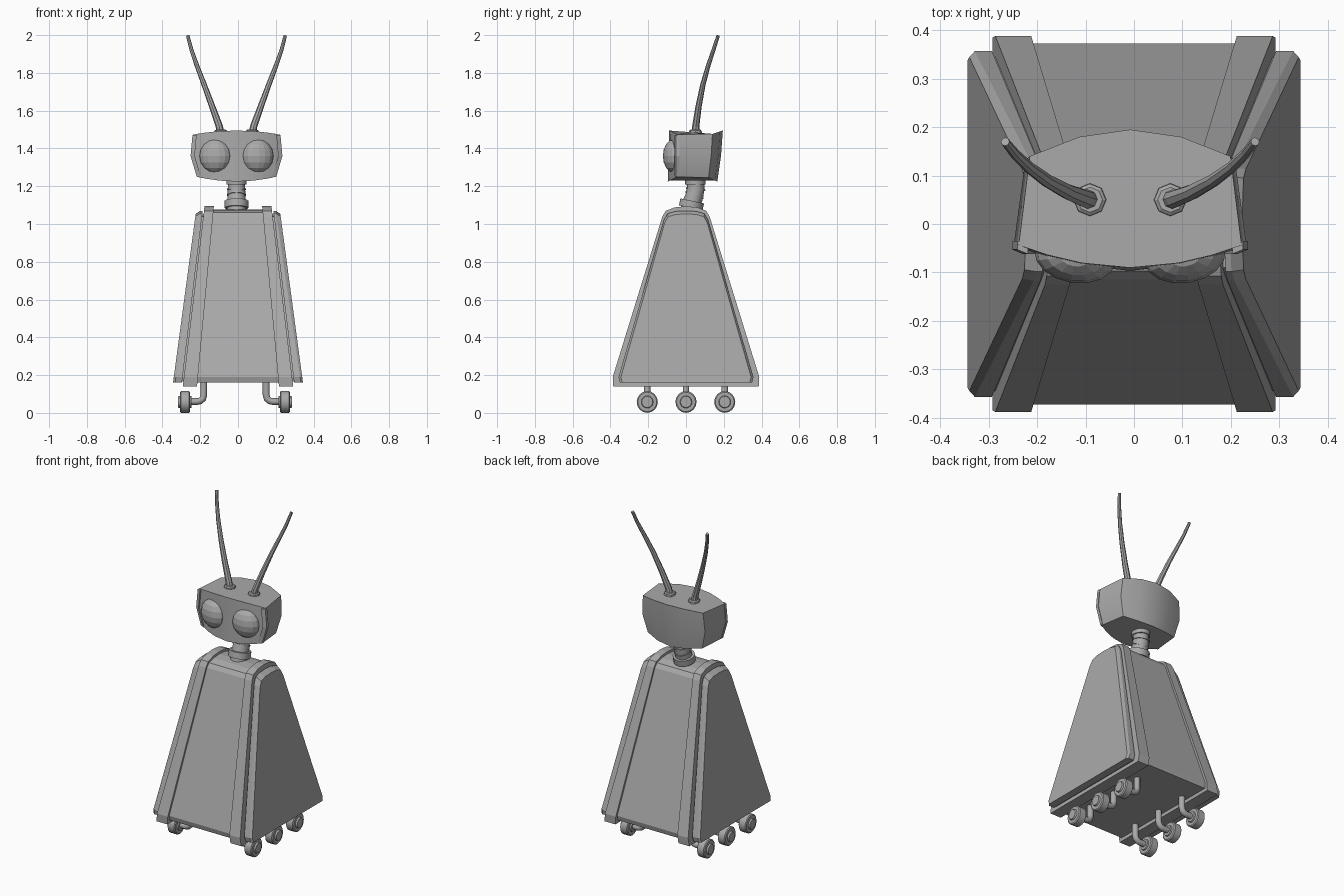
import bpy, bmesh, math
from mathutils import Vector, Matrix

if "Cube" in bpy.data.objects:
    bpy.data.objects.remove(bpy.data.objects["Cube"])

grey = bpy.data.materials.new("plain grey")
grey.diffuse_color = (0.4, 0.4, 0.4, 1)
grey.use_nodes = True
grey.node_tree.nodes["Principled BSDF"].inputs["Base Color"].default_value = grey.diffuse_color
CX = -0.008  # head, neck and wheels sit slightly off the body centre


def finish(name, bm, smooth=None):
    bmesh.ops.recalc_face_normals(bm, faces=bm.faces)
    me = bpy.data.meshes.new(name)
    bm.to_mesh(me)
    bm.free()
    ob = bpy.data.objects.new(name, me)
    bpy.context.collection.objects.link(ob)
    me.materials.append(grey)
    if smooth:
        bpy.context.view_layer.objects.active = ob
        ob.select_set(True)
        bpy.ops.object.shade_smooth_by_angle(angle=math.radians(smooth))
        ob.select_set(False)
    return ob


def loft(bm, rings):
    """Skin closed rings of points and cap both ends."""
    vs = [[bm.verts.new(p) for p in r] for r in rings]
    n = len(vs[0])
    for a, b in zip(vs, vs[1:]):
        for i in range(n):
            j = (i + 1) % n
            bm.faces.new((a[i], a[j], b[j], b[i]))
    bm.faces.new(vs[0][::-1])
    bm.faces.new(vs[-1])


def tube(bm, pts, radii, sides):
    """Round tube through points with a radius at each one."""
    pts = [Vector(p) for p in pts]
    rings = []
    for i, p in enumerate(pts):
        d = (pts[min(i + 1, len(pts) - 1)] - pts[max(i - 1, 0)]).normalized()
        u = Vector((0, 1, 0)).cross(d).normalized()
        v = d.cross(u)
        rings.append([p + radii[i] * (u * math.cos(t) + v * math.sin(t))
                      for t in (math.tau * k / sides for k in range(sides))])
    loft(bm, rings)


def slab(name, half, stations):
    """Side profile (y, z) swept in x; each station gives x low, x high, scale."""
    prof = half + [(-y, z) for y, z in reversed(half) if y > 0]
    bm = bmesh.new()
    rings = []
    for lo, hi, s in stations:
        ring = []
        for y, z in prof:
            y, z = y * s, 0.6 + (z - 0.6) * (s if z > 0.6 else 1)
            ring.append((lo + (hi - lo) * (z - 0.16) / 0.91, y, z))
        rings.append(ring)
    loft(bm, rings)
    return finish(name, bm)


# Tapered body: core, two raised ribs, two side panels
core = [(0.365, 0.16), (0.373, 0.19), (0.115, 1.035), (0.097, 1.06), (0.055, 1.073), (0, 1.078)]
rib = [(0.385, 0.14), (0.388, 0.19), (0.125, 1.04), (0.107, 1.07), (0.06, 1.088), (0, 1.094)]
panel = [(0.35, 0.16), (0.357, 0.19), (0.117, 1.02), (0.098, 1.055), (0.055, 1.067), (0, 1.07)]
inner = [(0.34, 0.165), (0.345, 0.19), (0.105, 1.01), (0.09, 1.04), (0, 1.05)]
slab("body_core", core, [(-0.23, -0.15, 1), (0.23, 0.15, 1)])
slab("body_filler", inner, [(-0.31, -0.2, 1), (0.31, 0.2, 1)])
for side, s in (("left", -1), ("right", 1)):
    slab(side + "_rib", rib, [(s * 0.215, s * 0.13, 1), (s * 0.29, s * 0.18, 1)])
    slab(side + "_panel", panel, [(s * 0.297, s * 0.187, 1), (s * 0.333, s * 0.2, 1),
                                  (s * 0.344, s * 0.222, 0.965)])

# Six casters, each a bent leg with a wheel and hub
for side, s in (("left", -1), ("right", 1)):
    for row, y in (("front", -0.205), ("middle", 0), ("back", 0.205)):
        X = lambda x: -0.016 + s * x
        bm = bmesh.new()
        path = [(0.165, 0.17), (0.165, 0.095), (0.17, 0.075), (0.183, 0.064), (0.2, 0.06), (0.26, 0.06)]
        tube(bm, [(X(x), y, z) for x, z in path], [0.018] * 6, 10)
        finish(f"{side}_{row}_leg", bm, 40)
        bm = bmesh.new()
        wheel = [(0.23, 0.03), (0.238, 0.032), (0.238, 0.05), (0.243, 0.056), (0.286, 0.056),
                 (0.291, 0.05), (0.291, 0.032), (0.301, 0.029)]
        rings = [[(X(x), y + r * math.cos(t), 0.058 + r * math.sin(t) * 1.03)
                  for t in (math.tau * k / 16 for k in range(16))] for x, r in wheel]
        loft(bm, rings)
        finish(f"{side}_{row}_wheel", bm, 35)

# Neck: collar and ribbed tube leaning back
bm = bmesh.new()
tube(bm, [(CX, 0.018, 1.06), (CX, 0.03, 1.11), (CX, 0.045, 1.15), (CX, 0.052, 1.19), (CX, 0.05, 1.25)],
     [0.05, 0.05, 0.047, 0.046, 0.046], 12)
finish("neck", bm, 35)
bm = bmesh.new()
for a, b, r in (((0.025, 1.085), (0.033, 1.122), 0.064), ((0.043, 1.15), (0.046, 1.158), 0.051),
                ((0.051, 1.18), (0.052, 1.188), 0.051), ((0.05, 1.21), (0.05, 1.24), 0.054)):
    tube(bm, [(CX, *a), (CX, *b)], [r, r], 12)
finish("neck_rings", bm, 35)

# Head: bowed plan outline stacked in levels, drooping toward the corners
plan = [(-0.23, -0.045), (-0.17, -0.066), (-0.1, -0.083), (0, -0.093), (0.1, -0.083), (0.17, -0.066),
        (0.23, -0.045), (0.207, 0.14), (0.105, 0.18), (0, 0.195), (-0.105, 0.18), (-0.207, 0.14)]
bm = bmesh.new()
rings = []
for z, sx, dy, droop in ((1.225, 0.905, 0.85, 0.025), (1.36, 1.045, 0.95, 0), (1.495, 1, 1, -0.022)):
    rings.append([(CX + x * sx, y * dy if y > 0 else y * (2 - dy) ** 0.5 * 0.97,
                   z + droop * (abs(x) / 0.23) ** 2) for x, y in plan])
loft(bm, rings)
finish("head", bm, 25)

# Raised rim around the face
bm = bmesh.new()
for s in (-1, 1):
    edge = [(0.209, 1.252), (0.241, 1.36), (0.231, 1.471)]
    loft(bm, [[(CX + s * (x - 0.02), -0.062, z), (CX + s * (x + 0.002), -0.053, z),
               (CX + s * (x + 0.002), -0.035, z), (CX + s * (x - 0.02), -0.04, z)] for x, z in edge])
finish("face_rim", bm)

# Bulging faceted eyes
for side, s in (("left", -1), ("right", 1)):
    bm = bmesh.new()
    m = (Matrix.Translation((CX + s * 0.113, -0.066, 1.36)) @ Matrix.Rotation(s * 0.15, 4, 'Z')
         @ Matrix.Diagonal((0.085, 0.056, 0.088, 1)))
    bmesh.ops.create_uvsphere(bm, u_segments=16, v_segments=8, radius=1, matrix=m)
    finish(side + "_eye", bm)

# Antennae with sockets
for side, s in (("left", -1), ("right", 1)):
    bm = bmesh.new()
    path = [(0.082, 0.05, 1.47), (0.092, 0.052, 1.52), (0.128, 0.066, 1.62), (0.172, 0.09, 1.74),
            (0.21, 0.118, 1.84), (0.238, 0.145, 1.92), (0.258, 0.17, 1.997)]
    tube(bm, [(CX + s * x, y, z) for x, y, z in path],
         [0.021, 0.019, 0.0165, 0.014, 0.012, 0.0105, 0.009], 8)
    finish(side + "_antenna", bm)
    bm = bmesh.new()
    c = CX + s * 0.083
    tube(bm, [(c, 0.05, 1.47), (c, 0.05, 1.494), (c, 0.05, 1.499)], [0.035, 0.033, 0.026], 8)
    finish(side + "_antenna_socket", bm)
